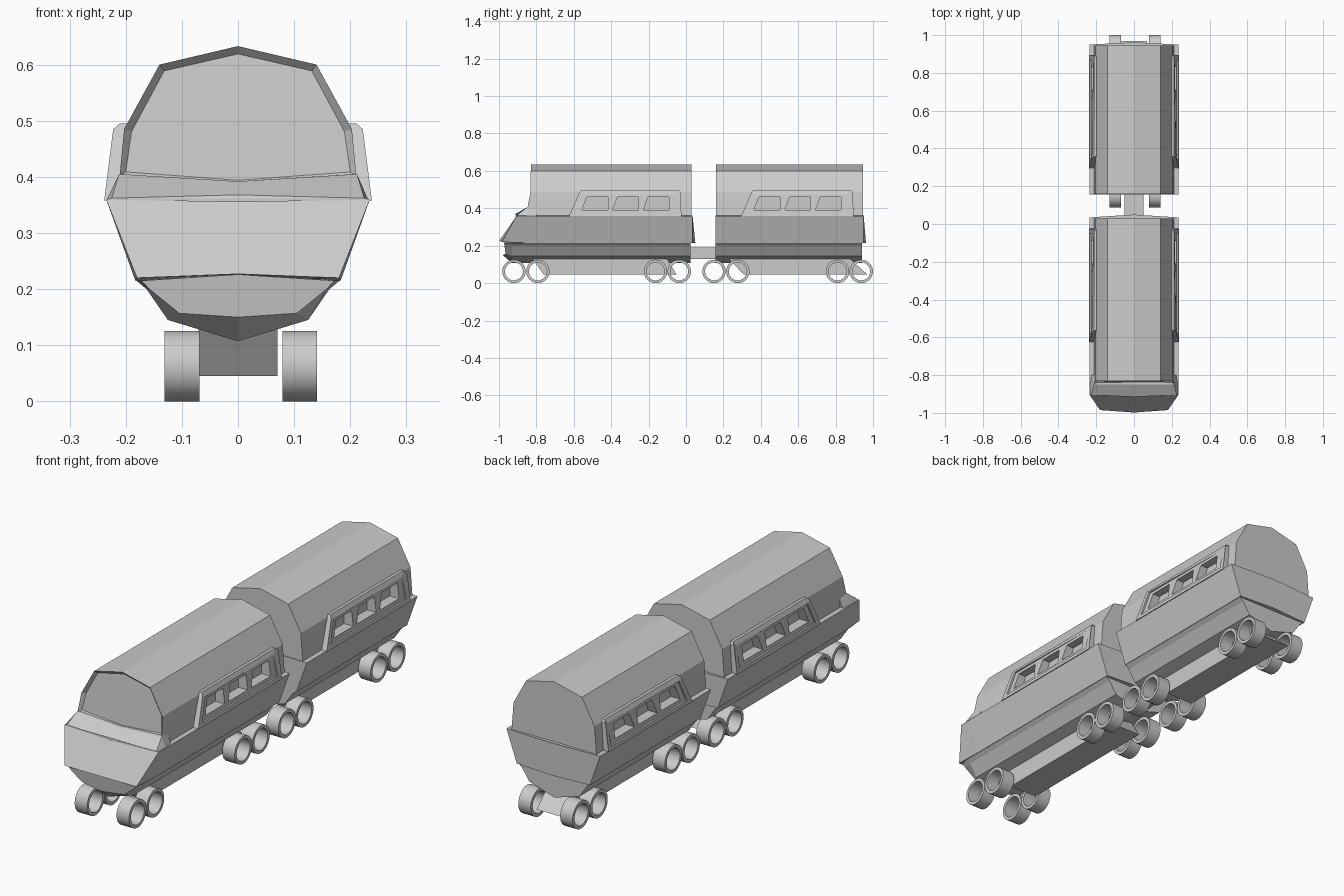
import bpy, bmesh, math

if "Cube" in bpy.data.objects:
    bpy.data.objects.remove(bpy.data.objects["Cube"])


def make(name, bm):
    bmesh.ops.recalc_face_normals(bm, faces=bm.faces)
    me = bpy.data.meshes.new(name)
    bm.to_mesh(me)
    bm.free()
    ob = bpy.data.objects.new(name, me)
    bpy.context.collection.objects.link(ob)
    return ob


def loft(name, sections, inset=None):
    """Skin half-rings (x, y, z) that start and end on x = 0."""
    bm = bmesh.new()
    rings = []
    for half in sections:
        full = half + [(-x, y, z) for x, y, z in half[-2:0:-1]]
        rings.append([bm.verts.new(p) for p in full])
    n = len(rings[0])
    for a, b in zip(rings, rings[1:]):
        for i in range(n):
            bm.faces.new((a[i], a[(i + 1) % n], b[(i + 1) % n], b[i]))
    front = bm.faces.new(rings[0])
    bm.faces.new(rings[-1])
    bmesh.ops.recalc_face_normals(bm, faces=bm.faces)
    if inset:
        bmesh.ops.inset_region(bm, faces=[front], thickness=inset[0])
        bmesh.ops.translate(bm, verts=front.verts, vec=(0, inset[1], 0))
    return make(name, bm)


def at(y, profile):
    return [(x, y, z) for x, z in profile]


def skin_x(z):
    return 0.237 - (z - 0.37) * 0.127


def slab(name, poly, side, inner, out):
    """Solid from a (y, z) outline; outer or inner face follows the sloped side."""
    bm = bmesh.new()
    a = [bm.verts.new((side * inner(z), y, z)) for y, z in poly]
    b = [bm.verts.new((side * out(z), y, z)) for y, z in poly]
    bm.faces.new(a)
    bm.faces.new(b)
    for i in range(len(poly)):
        j = (i + 1) % len(poly)
        bm.faces.new((a[i], a[j], b[j], b[i]))
    return make(name, bm)


def cut(ob, cutters):
    for c in cutters:
        m = ob.modifiers.new("cut", 'BOOLEAN')
        m.operation, m.object, m.solver = 'DIFFERENCE', c, 'EXACT'
    dg = bpy.context.evaluated_depsgraph_get()
    me = bpy.data.meshes.new_from_object(ob.evaluated_get(dg))
    ob.modifiers.clear()
    ob.data = me


ROOF = [(0, .633), (.14, .60), (.203, .485), (.213, .355), (0, .355)]
WAIST = [(0, .362), (.235, .36), (.183, .215), (0, .215)]
HULL = [(0, .23), (.181, .215), (.163, .20), (.125, .145), (0, .107)]

# Front car: cab with recessed windscreen, hood, waist and hull
cab_front = [(0, -.83, .633), (.14, -.83, .60), (.203, -.832, .485),
             (.211, -.848, .40), (0, -.85, .38)]
roof_1 = loft("front_car_roof", [cab_front, at(-.80, ROOF), at(.03, ROOF)], (.014, .015))
loft("hood", [
    [(0, -.915, .368), (.225, -.905, .362), (.234, -.905, .359), (0, -.915, .355)],
    at(-.85, [(0, .392), (.212, .405), (.232, .359), (0, .355)]),
    at(-.80, [(0, .392), (.205, .405), (.225, .359), (0, .355)])])
loft("front_car_waist", [
    [(0, -.915, .367), (.235, -.905, .36), (.18, -.985, .22), (0, -.998, .227)],
    at(-.85, WAIST),
    [(0, .05, .362), (.235, .035, .36), (.183, .035, .215), (0, .05, .215)]])
loft("front_car_hull", [
    [(0, -.985, .226), (.172, -.972, .215), (.158, -.97, .20), (.105, -.965, .157), (0, -.98, .15)],
    at(-.93, HULL), at(.025, HULL)])

# Rear car
roof_2 = loft("rear_car_roof", [at(.16, ROOF), at(.945, ROOF)])
loft("rear_car_waist", [
    at(.157, WAIST),
    [(0, .962, .362), (.235, .95, .36), (.183, .95, .215), (0, .962, .215)]])
loft("rear_car_hull", [at(.157, HULL), at(.942, HULL)])

# Raised window panels with recessed field and three windows per side
for roof, oy, car in ((roof_1, 0, "front"), (roof_2, .92, "rear")):
    windows = []
    for side in (1, -1):
        outline = [(-.625, .358), (-.57, .485), (-.563, .495), (-.035, .495), (-.027, .485), (-.025, .358)]
        panel = slab(car + "_window_panel", [(y + oy, z) for y, z in outline], side,
                     lambda z: .17, lambda z: skin_x(z) - (.010 if z > .49 else 0))
        field = slab("field_cutter", [(y + oy, z) for y, z in
                     ((-.592, .375), (-.552, .475), (-.055, .475), (-.05, .375))],
                     side, lambda z: skin_x(z) - .008, lambda z: .3)
        holes = []
        for y in (-.556, -.392, -.228):
            poly = [(y + oy, .392), (y + .026 + oy, .46), (y + .138 + oy, .46), (y + .138 + oy, .392)]
            holes.append(slab("window_cutter", poly, side, lambda z: .18, lambda z: .3))
        cut(panel, [field] + holes)
        windows += holes + [field]
        # field cutter only belongs to the panel
        cut(roof, holes)
    for c in windows:
        bpy.data.objects.remove(c)

# Chassis beams with raked ends
for name, top, low in (("front_chassis", (-.82, -.10), (-.76, -.05)),
                       ("rear_chassis", (.23, .88), (.31, .97))):
    bm = bmesh.new()
    prof = [(low[0], .045), (low[1], .045), (top[1], .128), (top[0], .128)]
    l = [bm.verts.new((-.07, y, z)) for y, z in prof]
    r = [bm.verts.new((.07, y, z)) for y, z in prof]
    bm.faces.new(l)
    bm.faces.new(r)
    for i in range(4):
        j = (i + 1) % 4
        bm.faces.new((l[i], l[j], r[j], r[i]))
    make(name, bm)

# Coupler between the cars
bpy.ops.mesh.primitive_cube_add(size=1, location=(0, .095, .16))
coupler = bpy.context.object
coupler.name = "coupler"
coupler.scale = (.10, .17, .06)

# Open ring wheels
SEG, R_OUT, R_IN = 32, .0625, .048
for y in (-.92, -.792, -.163, -.036, .15, .277, .81, .937):
    for cx in (-.10, .11):
        bm = bmesh.new()
        rings = []
        for x, r in ((-.031, R_OUT), (.031, R_OUT), (.031, R_IN), (-.031, R_IN)):
            rings.append([bm.verts.new((cx + x, y + r * math.cos(t), .0625 + r * math.sin(t)))
                          for t in (2 * math.pi * k / SEG for k in range(SEG))])
        for i in range(4):
            a, b = rings[i], rings[(i + 1) % 4]
            for k in range(SEG):
                q = (k + 1) % SEG
                bm.faces.new((a[k], a[q], b[q], b[k]))
        ob = make("wheel", bm)
        bpy.ops.object.select_all(action='DESELECT')
        ob.select_set(True)
        bpy.context.view_layer.objects.active = ob
        bpy.ops.object.shade_smooth_by_angle(angle=math.radians(35))
